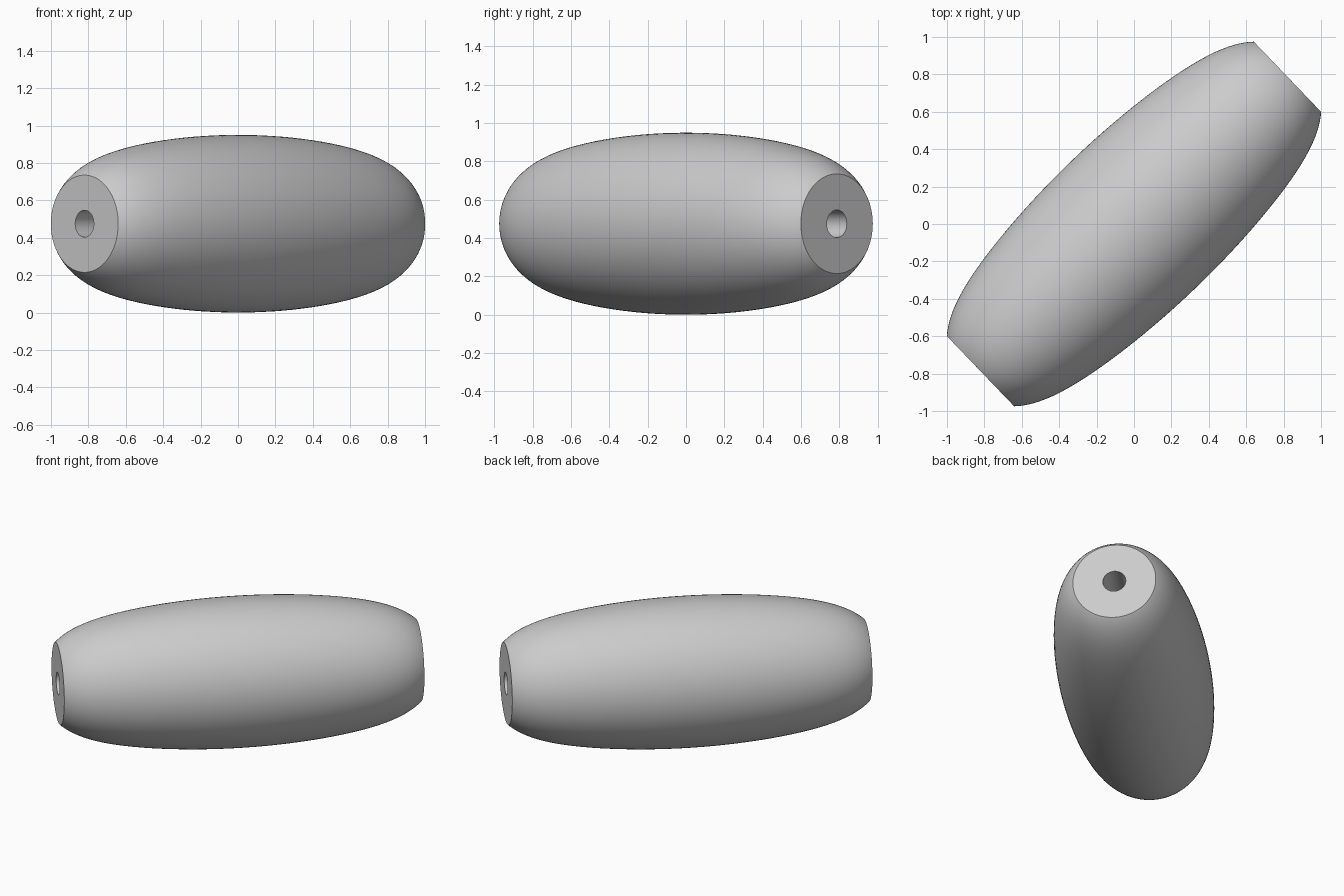
import bpy
import bmesh
from math import sin, cos, pi, radians, sqrt
from mathutils import Matrix

cube = bpy.data.objects.get("Cube")
if cube:
    bpy.data.objects.remove(cube, do_unlink=True)

HALF, RADIUS, END_RADIUS, HOLE = 1.137, 0.475, 0.26, 0.072
SEGMENTS, STEPS = 96, 48

grey = bpy.data.materials.new("plain grey")
grey.use_nodes = True
colour = (0.6, 0.6, 0.6, 1)
grey.diffuse_color = colour
grey.node_tree.nodes["Principled BSDF"].inputs["Base Color"].default_value = colour


def barrel_radius(u):
    """Bulging outline, curving in faster close to the ends."""
    drop = 1 - (END_RADIUS / RADIUS) ** 2
    return RADIUS * sqrt(1 - drop * (0.77 * u ** 2 + 0.23 * u ** 8))


# Closed profile: outer bulge, flat ends and the bore
stations = [sin(pi / 2 * (2 * i / STEPS - 1)) for i in range(STEPS + 1)]
profile = [(u * HALF, barrel_radius(u)) for u in stations]
profile += [(HALF, HOLE), (-HALF, HOLE)]

# Spin the profile round the long axis
bm = bmesh.new()
rings = [[bm.verts.new((t, r * cos(2 * pi * k / SEGMENTS), r * sin(2 * pi * k / SEGMENTS)))
          for k in range(SEGMENTS)] for t, r in profile]
for a, b in zip(rings, rings[1:] + rings[:1]):
    for k in range(SEGMENTS):
        n = (k + 1) % SEGMENTS
        bm.faces.new((a[k], a[n], b[n], b[k]))
bmesh.ops.recalc_face_normals(bm, faces=bm.faces)

# Lay it diagonally on the ground
bm.transform(Matrix.Translation((0, 0, RADIUS)) @ Matrix.Rotation(radians(43.8), 4, "Z"))
mesh = bpy.data.meshes.new("barrel_bead")
bm.to_mesh(mesh)
bm.free()
mesh.materials.append(grey)
bead = bpy.data.objects.new("barrel_bead", mesh)
bpy.context.collection.objects.link(bead)
bpy.context.view_layer.objects.active = bead
bead.select_set(True)
bpy.ops.object.shade_smooth_by_angle(angle=radians(35))
